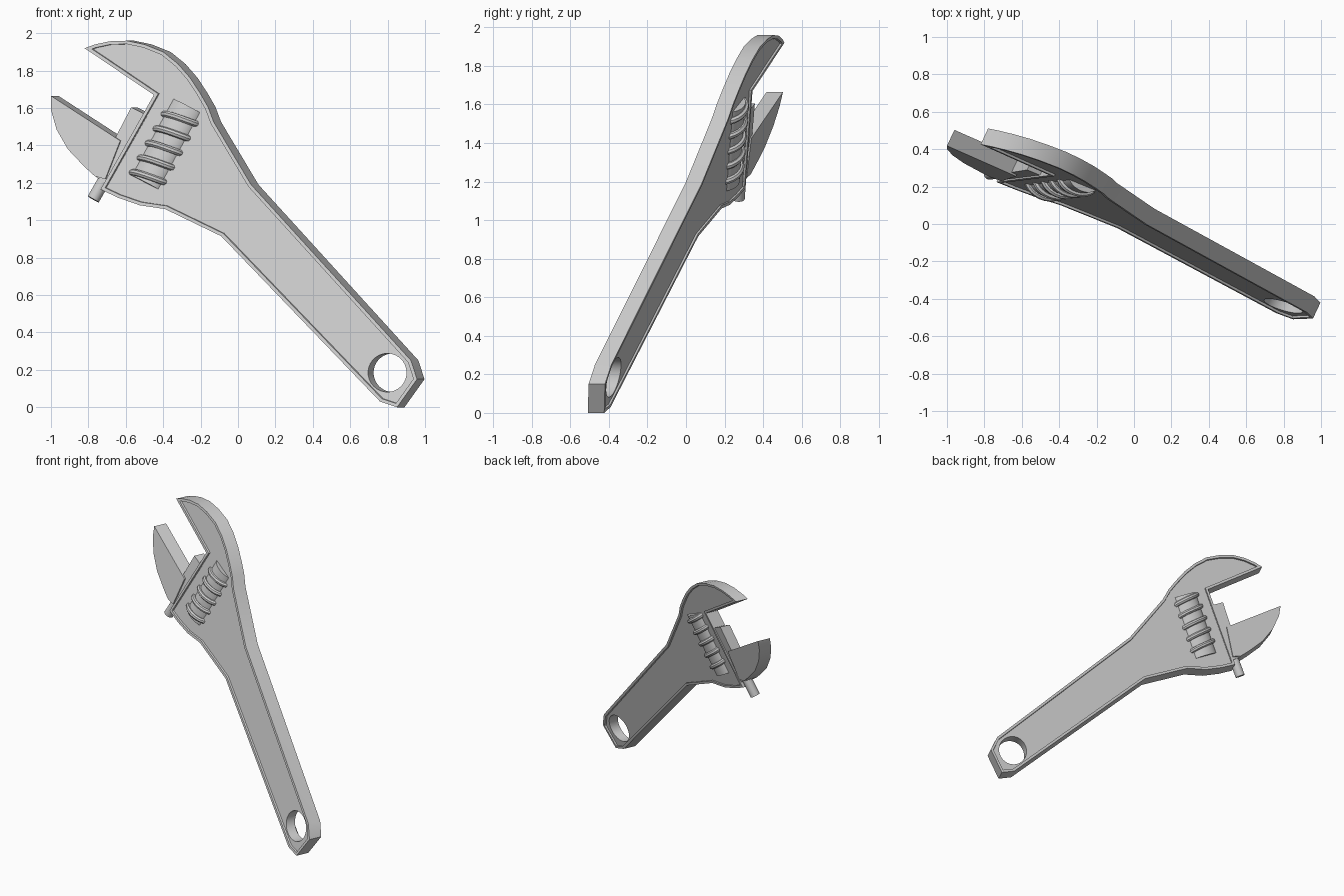
import bpy, bmesh, math
from mathutils import Vector, Matrix

if "Cube" in bpy.data.objects:
    bpy.data.objects.remove(bpy.data.objects["Cube"], do_unlink=True)

steel = bpy.data.materials.new("steel grey")
steel.use_nodes = True
steel.diffuse_color = (0.6, 0.6, 0.6, 1)
steel.node_tree.nodes["Principled BSDF"].inputs["Base Color"].default_value = (0.6, 0.6, 0.6, 1)

# The tool lies in a slanted plane; THICK leads from its front face to its back
SLOPE_X, SLOPE_Z, OFFSET = -0.29, 0.235, -0.263
THICK = Vector((0.04, 0.085, 0))
NORMAL = Vector((-SLOPE_X, 1, -SLOPE_Z)).normalized()


def place(x, z, depth=0.5):
    return Vector((x, SLOPE_X * x + SLOPE_Z * z + OFFSET, z)) + THICK * depth


def finish(obj):
    if not obj.data.materials:
        obj.data.materials.append(steel)
    bpy.ops.object.select_all(action="DESELECT")
    obj.select_set(True)
    bpy.context.view_layer.objects.active = obj
    bpy.ops.object.shade_smooth_by_angle(angle=math.radians(32))


def add_object(name, bm):
    mesh = bpy.data.meshes.new(name)
    bm.to_mesh(mesh)
    bm.free()
    obj = bpy.data.objects.new(name, mesh)
    bpy.context.collection.objects.link(obj)
    return obj


def prism(outline, near, far):
    """Plate between two depths; returns the bmesh and its two caps."""
    bm = bmesh.new()
    front = [bm.verts.new(place(x, z, near)) for x, z in outline]
    back = [bm.verts.new(place(x, z, far)) for x, z in outline]
    caps = [bm.faces.new(front), bm.faces.new(back[::-1])]
    for i in range(len(outline)):
        j = (i + 1) % len(outline)
        bm.faces.new((front[i], back[i], back[j], front[j]))
    bmesh.ops.recalc_face_normals(bm, faces=bm.faces[:])
    return bm, caps


def frame(start, end):
    axis = (end - start).normalized()
    side = NORMAL.cross(axis).normalized()
    return axis, side


def round_bar(name, start, end, wide, deep, sides=32):
    axis, side = frame(start, end)
    depth = axis.cross(side)
    m = Matrix((side * wide, depth * deep, end - start)).transposed().to_4x4()
    m.translation = (start + end) / 2
    bm = bmesh.new()
    bmesh.ops.create_cone(bm, cap_ends=True, segments=sides, radius1=1, radius2=1, depth=1, matrix=m)
    bmesh.ops.recalc_face_normals(bm, faces=bm.faces[:])
    obj = add_object(name, bm)
    finish(obj)
    return obj


# Handle and fixed jaw, one plate with a raised rim on both faces
body_outline = [
    (-0.82, 1.92), (-0.765, 1.94), (-0.685, 1.957), (-0.595, 1.96), (-0.5, 1.94),
    (-0.4, 1.9), (-0.32, 1.835), (-0.255, 1.76), (-0.2, 1.675), (-0.16, 1.605),
    (-0.13, 1.525), (0.07, 1.19), (0.925, 0.25), (0.957, 0.15), (0.85, 0.0),
    (0.76, 0.03), (-0.09, 0.915), (-0.39, 1.06), (-0.525, 1.08), (-0.64, 1.12),
    (-0.735, 1.165), (-0.45, 1.67)]
bm, caps = prism(body_outline, 0, 1)
for width in (0.018, 0.001):
    bmesh.ops.inset_region(bm, faces=caps, thickness=width, use_boundary=True, use_even_offset=True)
for cap, sign in zip(caps, (1, -1)):
    bmesh.ops.translate(bm, verts=cap.verts[:], vec=THICK * 0.13 * sign)
body = add_object("handle_and_fixed_jaw", bm)
body.data.materials.append(steel)

# Hanging hole through the handle end
ring = [math.tau * i / 40 for i in range(40)]
bm, _ = prism([(0.793 + 0.103 * math.cos(t), 0.185 + 0.103 * math.sin(t)) for t in ring], -1, 2)
cutter = add_object("hole_cutter", bm)
cutter.hide_render = True
cutter.data.materials.append(steel)
cut = body.modifiers.new("hanging_hole", "BOOLEAN")
cut.operation = "DIFFERENCE"
cut.solver = "EXACT"
cut.object = cutter
bpy.context.view_layer.objects.active = body
bpy.ops.object.modifier_apply(modifier=cut.name)
bpy.data.objects.remove(cutter, do_unlink=True)
finish(body)

# Sliding jaw with its foot and guide rod
jaw_outline = [(-1, 1.665), (-0.63, 1.425), (-0.71, 1.22), (-0.765, 1.235), (-0.82, 1.285),
               (-0.91, 1.38), (-0.97, 1.485), (-1, 1.59)]
foot_outline = [(-0.575, 1.604), (-0.49, 1.56), (-0.70, 1.19), (-0.768, 1.235)]
for name, outline, near, far in (("sliding_jaw", jaw_outline, 0, 1),
                                 ("sliding_jaw_foot", foot_outline, 0.1, 0.9)):
    finish(add_object(name, prism(outline, near, far)[0]))
round_bar("guide_rod", place(-0.794, 1.112), place(-0.54, 1.555), 0.034, 0.034)

# Adjusting screw: flattened core and a coiled thread
low, high = place(-0.508, 1.195), place(-0.285, 1.605)
round_bar("screw_core", low, high, 0.098, 0.066)

axis, side = frame(low, high)
TURNS, STEPS, PITCH = 5, 28, 0.089
curve = bpy.data.curves.new("screw_thread", "CURVE")
curve.dimensions = "3D"
curve.bevel_depth = 0.018
curve.bevel_resolution = 2
curve.use_fill_caps = True
spline = curve.splines.new("POLY")
count = TURNS * STEPS + 1
spline.points.add(count - 1)
for i, point in enumerate(spline.points):
    turn = i / STEPS
    angle = math.pi - math.tau * turn
    p = low + axis * (0.01 + PITCH * turn) + side * 0.102 * math.cos(angle) - NORMAL * 0.068 * math.sin(angle)
    point.co = (*p, 1)
thread = bpy.data.objects.new("screw_thread", curve)
bpy.context.collection.objects.link(thread)
bpy.ops.object.select_all(action="DESELECT")
thread.select_set(True)
bpy.context.view_layer.objects.active = thread
bpy.ops.object.convert(target="MESH")
finish(bpy.context.view_layer.objects.active)
